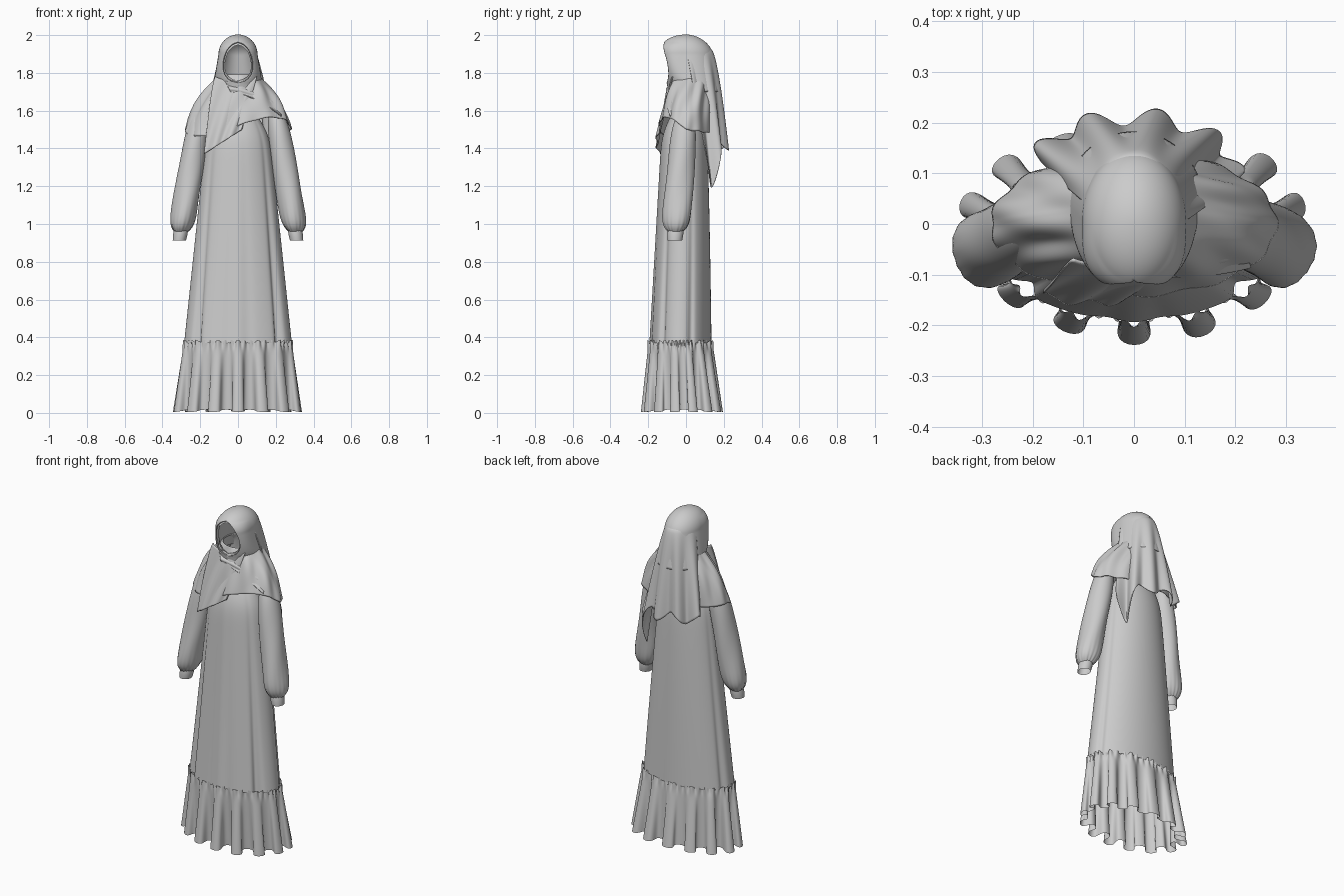
import bpy, bmesh
from math import sin, cos, pi, exp, sqrt
from mathutils import Vector

cube = bpy.data.objects.get("Cube")
if cube:
    bpy.data.objects.remove(cube, do_unlink=True)

GREY = (0.6, 0.6, 0.6, 1)
cloth = bpy.data.materials.new("grey cloth")
cloth.use_nodes = True
cloth.diffuse_color = GREY
cloth.node_tree.nodes["Principled BSDF"].inputs["Base Color"].default_value = GREY


def mix(start, end, t):
    return start + (end - start) * t


def bump(distance, width):
    return exp(-(distance / width) ** 2)


def oval(angle, half_width, front, back, z):
    """Point on a horizontal oval; the angle starts at the front and turns to the left side."""
    return Vector((half_width * sin(angle),
                   mix(front, back, (1 - cos(angle)) / 2), z))


def outward(angle):
    return Vector((sin(angle), -cos(angle), 0))


def drape(name, shape, across, down, closed=True, thickness=0):
    """Build a smooth cloth surface from a rule giving the point at (u, v)."""
    bm = bmesh.new()
    columns = [[bm.verts.new(shape(i / (across if closed else across - 1), j / (down - 1)))
                for j in range(down)] for i in range(across)]
    pairs = list(zip(columns, columns[1:]))
    if closed:
        pairs.append((columns[-1], columns[0]))
    for near, far in pairs:
        for j in range(down - 1):
            bm.faces.new((near[j], far[j], far[j + 1], near[j + 1]))
    bmesh.ops.remove_doubles(bm, verts=bm.verts, dist=0.0003)
    bmesh.ops.recalc_face_normals(bm, faces=bm.faces)
    for face in bm.faces:
        face.smooth = True
    mesh = bpy.data.meshes.new(name)
    bm.to_mesh(mesh)
    bm.free()
    mesh.materials.append(cloth)
    part = bpy.data.objects.new(name, mesh)
    bpy.context.collection.objects.link(part)
    if thickness:
        solid = part.modifiers.new("cloth thickness", "SOLIDIFY")
        solid.thickness = thickness
        solid.offset = 0


# Long dress body with side grooves and a soft centre fold
def dress_body(u, v):
    angle = mix(-pi, pi, u)
    side = abs(angle)
    grooves = bump(side - 0.9, 0.1) + bump(side - 1.9, 0.1) / 2
    centre = bump(side, 0.1) - bump(side - 0.2, 0.1)
    scale = 1 - v * (grooves * 0.1 - centre * 0.02)
    scale *= 1 - bump(v, 0.1) / 2
    return oval(angle, mix(0.15, 0.285, v) * scale, mix(-0.12, -0.19, v) * scale,
                mix(0.08, 0.135, v ** 0.3) * scale, mix(1.65, 0.37, v))


drape("dress_body", dress_body, 180, 70)


# Gathered ruffle whose rounded folds deepen towards the hem
def hem_ruffle(u, v):
    angle = 2 * pi * u
    phase = 14 * angle + sin(2 * angle) / 2 + sin(3 * angle) / 3
    gathers = cos(45 * angle + 2 * sin(4 * angle)) * bump(v, 0.1) * 0.006
    depth = mix(0.006, 0.032, v) * (1 + sin(3 * angle + 1) / 4)
    point = oval(angle, mix(0.285, 0.315, v), mix(-0.19, -0.2, v), mix(0.135, 0.17, v),
                 mix(0.38, 0.005, v))
    point += outward(angle) * (depth * cos(phase) + gathers)
    point += Vector((cos(angle), sin(angle), 0)) * sin(2 * phase) * v * 0.012
    point.z += v * (1 - cos(phase)) * 0.006 + gathers
    return point


drape("hem_ruffle", hem_ruffle, 400, 30)


# Sleeves gathered into cuffs, the same on both sides
def arm_ring(side, angle, radius, along):
    centre = Vector((side * mix(0.195, 0.303, along), mix(0, -0.055, along),
                     mix(1.63, 0.96, along)))
    return centre + Vector((radius * sin(angle), -1.1 * radius * cos(angle), 0))


def add_arm(label, side):
    def sleeve(u, v):
        angle = 2 * pi * u
        radius = mix(0.06, 0.072, v) * (1 - v ** 20 / 2) * (1 - 0.8 * (1 - v) ** 10)
        radius += v * sin(3 * angle + 9 * v) * 0.003 + v ** 9 * sin(16 * angle) * 0.002
        return arm_ring(side, angle, radius, v)

    def cuff(u, v):
        return arm_ring(side, 2 * pi * u, 0.035 + sin(pi * v) * 0.003, mix(0.96, 1.07, v))

    drape(label + "_sleeve", sleeve, 64, 60)
    drape(label + "_cuff", cuff, 40, 8)


add_arm("left", 1)
add_arm("right", -1)


# Domed hood, its front edge nearly flat around the open face
def hood(u, v):
    drop = 0.3 * v * v
    dome = sqrt(1 - max(0, 1 - drop / 0.1) ** 2)
    opening = 0.8 * sqrt(max(0, 1 - ((drop - 0.145) / 0.105) ** 2))
    angle = mix(opening, 2 * pi - opening, u)
    flare = max(0, drop - 0.1) / 6
    point = oval(angle, dome * 0.1 + flare, dome * (drop / 5 - 0.15),
                 dome * (drop / 5 + 0.12), 2 - drop)
    if cos(angle) > 0:
        middle = dome * (drop / 5 - 0.015)
        square = cos(angle) ** mix(1, 0.4, opening)
        point.y = mix(middle, dome * (drop / 5 - 0.15), square)
    return point


# Smaller lining inside the hood, seen through the opening
def hood_lining(u, v):
    centre = Vector((0, 0, 1.85))
    return centre.lerp(hood(u, v), 0.88)


drape("hood", hood, 100, 50, closed=False, thickness=0.006)
drape("hood_lining", hood_lining, 80, 40, closed=False)


# Scarf spread over the rounded shoulders, longer on the right front
def shoulder_scarf(u, v):
    angle = 2 * pi * u
    slant = sin(angle) * max(0, cos(angle)) * 0.1
    neck = oval(angle, 0.1, -0.07, 0.13, 1.79)
    edge = oval(angle, 0.28, -0.14, 0.14, 1.5 + slant + cos(angle) * 0.02)
    arch = sin(pi * v)
    folds = arch * sin(9 * angle + 5 * v) * 0.005 + v * sin(13 * angle) * 0.004
    point = neck.lerp(edge, v) + outward(angle) * folds
    point.x *= 1 + arch * 0.1
    point.z += arch * 0.02 + folds / 2
    return point


drape("shoulder_scarf", shoulder_scarf, 180, 36, thickness=0.005)


# Veil hanging down the back in loose folds, with a long point on the left
def back_veil(u, v):
    angle = mix(pi / 2, 1.42 * pi, u)
    edge = 1.42 - 0.2 * bump(u - 0.13, 0.12) + cos(20 * u) * 0.03
    side = mix(0, 0.1, v)
    back = mix(0.125, 0.21, sqrt(v))
    point = Vector((mix(0.085, 0.2, v ** 0.8) * sin(angle),
                    mix(side, back, -cos(angle)), mix(1.93, edge, v)))
    return point + outward(angle) * v * sin(28 * u + 1) * 0.018


drape("back_veil", back_veil, 120, 40, closed=False, thickness=0.005)


# Scarf tail falling over the chest to the lower right
def front_tail(u, v):
    edge = mix(1.37, 1.5, u)
    sag = sin(pi * u) * (1 - v)
    folds = sin(15 * u + 4 * v) * mix(0.002, 0.007, v)
    return Vector((mix(-0.12 - v ** 0.7 * 0.06, 0.1 - v * 0.08, u),
                   -0.07 - v * 0.07 - sin(pi * u) * 0.015 - folds,
                   mix(1.78, edge, v) - sag * 0.03))


# Wrap crossing under the chin to the left shoulder
def chin_wrap(u, v):
    folds = sin(11 * u + 3 * v) * 0.005
    return Vector((mix(-0.07, 0.2, v) + u * 0.03,
                   mix(-0.08, -0.03, v * v) - u * mix(0.025, 0.05, v) - folds,
                   mix(1.76, 1.67, v * v) - u * mix(0.06, 0.1, v)))


drape("front_tail", front_tail, 50, 36, closed=False, thickness=0.006)
drape("chin_wrap", chin_wrap, 30, 40, closed=False, thickness=0.006)
